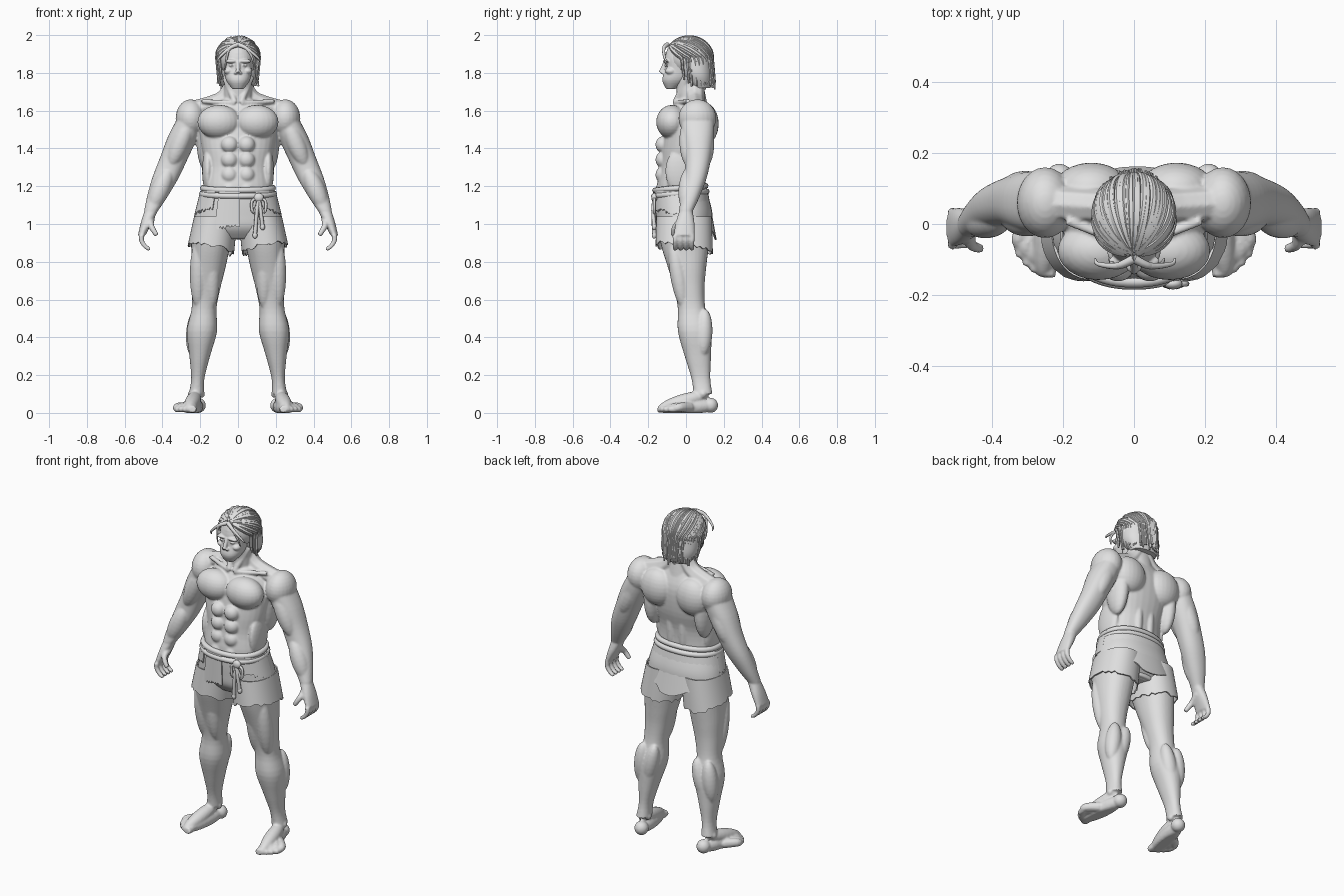
import bpy, bmesh, random
from math import sin, cos, tau, pi, radians, copysign
from mathutils import Vector, Matrix
random.seed(4)
cube = bpy.data.objects.get("Cube")
if cube:
    bpy.data.objects.remove(cube, do_unlink=True)
grey = bpy.data.materials.new("plain_grey")
grey.use_nodes = True
grey.diffuse_color = (.75, .75, .75, 1)
grey.node_tree.nodes["Principled BSDF"].inputs["Base Color"].default_value = grey.diffuse_color
OUT, BACK, UP = Vector((1, 0, 0)), Vector((0, 1, 0)), Vector((0, 0, 1))
FRONT, DOWN = -BACK, -UP

# ---- helpers ----
def spline(points, steps=4):
    pts = [Vector(p) for p in points]
    result = []
    for i in range(len(pts) - 1):
        before, start, end = pts[max(i - 1, 0)], pts[i], pts[i + 1]
        after = pts[min(i + 2, len(pts) - 1)]
        for j in range(steps):
            t = j / steps
            bend = (end - before) * (t - 2 * t ** 2 + t ** 3) + (after - start) * (t ** 3 - t ** 2)
            result.append(start + (end - start) * (3 * t ** 2 - 2 * t ** 3) + bend / 2)
    return result + [pts[-1]]

def oval(angle, width, depth):
    c, s = cos(angle), sin(angle)
    return Vector((width * copysign(abs(c) ** .9, c), depth * copysign(abs(s) ** .9, s), 0))

def skin(bm, rings, closed=True):
    rows = [[bm.verts.new(co) for co in ring] for ring in rings]
    count = len(rows[0])
    for low, high in zip(rows, rows[1:]):
        for i in range(count if closed else count - 1):
            j = (i + 1) % count
            bm.faces.new((low[i], low[j], high[j], high[i]))
    if closed:
        bm.faces.new(rows[0])
        bm.faces.new(rows[-1])

def limb(bm, joints, widths, depths, sides=32):
    # level oval rings, evenly spread along a curve through the joints
    path = spline(joints, 24)
    gap = (len(path) - 1) / (len(widths) - 1)
    stations = [(*path[round(i * gap)], w, d) for i, (w, d) in enumerate(zip(widths, depths))]
    skin(bm, [[Vector((x, y, z)) + oval(tau * i / sides, w, d) for i in range(sides)]
              for x, y, z, w, d in spline(stations)])

def tube(bm, points, start, end, sides=8, steps=4):
    path = spline(points, steps)
    last = len(path) - 1
    rings, u = [], None
    for i, co in enumerate(path):
        along = (path[min(i + 1, last)] - path[max(i - 1, 0)]).normalized()
        u = along.orthogonal() if u is None else u - along * u.dot(along)
        u.normalize()
        w, r = along.cross(u), start + (end - start) * i / last
        rings.append([co + r * (u * cos(tau * j / sides) + w * sin(tau * j / sides)) for j in range(sides)])
    skin(bm, rings)

def blob(bm, centre, radii, turn=Matrix()):
    place = Matrix.Translation(centre) @ turn @ Matrix.Diagonal((*radii, 1))
    bmesh.ops.create_uvsphere(bm, u_segments=24, v_segments=14, radius=1, matrix=place)

def muscle(bm, start, end, r):
    span = end - start
    turn = span.to_track_quat('Z', 'Y').to_matrix().to_4x4()
    blob(bm, (start + end) / 2, (r, r, span.length / 2), turn)

def cloth(bm, start, end, drop, top, size, grow, slide, columns=26):
    # hanging strip with a ragged hem
    steps = [j / columns for j in range(columns + 1)]
    ends = [drop(t) + random.uniform(-.011, .011) for t in steps]
    rings = []
    for k in range(8):
        fall = [h * k / 7 for h in ends]
        rings.append([top + (slide + DOWN) * h + oval(radians(start + (end - start) * t), *(size + grow * h))
                      for t, h in zip(steps, fall)])
    skin(bm, rings, closed=False)

def mirror(bm):
    copy = bmesh.ops.duplicate(bm, geom=bm.verts[:] + bm.edges[:] + bm.faces[:])
    for item in copy["geom"]:
        if isinstance(item, bmesh.types.BMVert):
            item.co.x *= -1

def make(name, bm, voxel=0, smooth=0, thick=0):
    bmesh.ops.recalc_face_normals(bm, faces=bm.faces[:])
    mesh = bpy.data.meshes.new(name)
    bm.to_mesh(mesh)
    bm.free()
    ob = bpy.data.objects.new(name, mesh)
    bpy.context.scene.collection.objects.link(ob)
    if voxel:
        fuse = ob.modifiers.new("fuse", 'REMESH')
        fuse.mode, fuse.voxel_size = 'VOXEL', voxel
        ob.modifiers.new("relax", 'SMOOTH').iterations = smooth
    if thick:
        fabric = ob.modifiers.new("fabric", 'SOLIDIFY')
        fabric.thickness, fabric.offset = thick, 0
    bpy.context.view_layer.update()
    baked = bpy.data.meshes.new_from_object(ob.evaluated_get(bpy.context.evaluated_depsgraph_get()))
    ob.modifiers.clear()
    ob.data = baked
    baked.materials.clear()
    baked.materials.append(grey)
    baked.shade_smooth()
    baked.set_sharp_from_angle(angle=radians(50))

# ---- body: joints of the left side ----
shoulder, elbow, wrist = Vector((.25, .06, 1.56)), Vector((.36, .06, 1.3)), Vector((.46, 0, 1.07))
knuckles = Vector((.51, -.01, .94))
hip, knee, ankle = Vector((.14, -.01, .92)), Vector((.18, .03, .55)), Vector((.22, .09, .1))
heel, toes = Vector((.21, .13, .04)), Vector((.24, -.15, .02))
# arm and hand
bm = bmesh.new()
limb(bm, (shoulder, elbow, wrist), (.07, .08, .075, .07, .055, .037), (.09, .085, .07, .06, .05, .037))
limb(bm, (wrist, knuckles), (.035, .03, .02), (.035, .05, .055))
for i in range(4):
    knuckle = knuckles + BACK * .03 * (i - 1.6)
    tube(bm, (knuckle, knuckle + DOWN * .03, knuckle + DOWN * .06 - OUT * .02,
              knuckle + DOWN * .075 - OUT * .045), .015, .011)
tube(bm, (wrist + DOWN * .04, wrist + DOWN * .08 + FRONT * .055,
          wrist + DOWN * .13 + FRONT * .07 - OUT * .03), .021, .013)
blob(bm, shoulder, (.08, .1, .1))
muscle(bm, shoulder + FRONT * .05, elbow + FRONT * .04, .05)
muscle(bm, shoulder + BACK * .04, elbow + BACK * .04, .05)
muscle(bm, elbow + FRONT * .04, wrist, .05)
# leg and foot
limb(bm, (hip, knee, ankle), (.11, .1, .09, .075, .066, .08, .055, .035, .04),
     (.13, .12, .1, .08, .073, .088, .07, .05, .05))
muscle(bm, hip + OUT * .07 + FRONT * .06, knee + OUT * .03 + FRONT * .04, .045)
muscle(bm, hip + FRONT * .06, knee - OUT * .04 + FRONT * .04, .045)
for side in (OUT, -OUT):
    muscle(bm, knee + side * .04 + BACK * .07, ankle + side * .02 + UP * .2, .045)
    blob(bm, ankle + side * .03, (.015, .02, .02))
blob(bm, knee + FRONT * .04, (.035, .03, .04))
blob(bm, heel, (.04, .04, .04))
muscle(bm, heel + BACK * .03, toes + OUT * .02, .045)
muscle(bm, ankle + BACK * .03, toes + OUT * .02, .04)
for i in range(5):
    tip = toes + OUT * .02 * i + BACK * .0035 * i * i
    tube(bm, (heel + (tip - heel) * .5, tip + BACK * .06 + UP * .01, tip + BACK * .03, tip), .03, .013 if i else .02)
for v in bm.verts:
    v.co.z = max(v.co.z, 0)
# trunk muscles: chest, shoulder blade, side of back, beside spine, flank, abdomen
blob(bm, (.1, -.075, 1.54), (.115, .083, .09))
blob(bm, (.12, .1, 1.53), (.105, .073, .11))
blob(bm, (.17, .06, 1.45), (.05, .08, .17))
blob(bm, (.04, .06, 1.34), (.035, .05, .24))
blob(bm, (.16, -.03, 1.28), (.03, .08, .12))
for i in range(4):
    blob(bm, (.045, -.12, 1.18 + .08 * i), (.045, .042, .045))
nape, throat = Vector((.03, .05, 1.72)), Vector((.015, -.06, 1.64))
tube(bm, (nape, nape + OUT * .06 + DOWN * .07, shoulder + UP * .04), .05, .05)
tube(bm, (throat, shoulder + UP * .09 + FRONT * .05 - OUT * .06), .013, .013)
tube(bm, (throat, nape + OUT * .04 + UP * .06 + FRONT * .04), .015, .018)
mirror(bm)
limb(bm, ((0, 0, .92), (0, -.03, 1.18), (0, 0, 1.42), (0, .03, 1.66)),
     (.12, .18, .18, .17, .195, .2, .1), (.1, .125, .125, .12, .13, .12, .07))
limb(bm, ((0, .04, 1.6), (0, .01, 1.8)), (.08, .07), (.08, .07))
make("body", bm, .006, 5)

# ---- head: brow, eye, cheekbone, nostril, ear, then skull, jaw, nose and lips ----
bm = bmesh.new()
blob(bm, (.036, -.104, 1.862), (.036, .018, .01))
blob(bm, (.033, -.1, 1.84), (.015, .014, .008))
blob(bm, (.05, -.08, 1.81), (.025, .03, .02))
blob(bm, (.012, -.122, 1.8), (.01, .01, .008))
blob(bm, (.084, 0, 1.84), (.01, .02, .03))
mirror(bm)
blob(bm, (0, 0, 1.88), (.088, .11, .105))
limb(bm, ((0, -.08, 1.715), (0, -.03, 1.82), (0, -.02, 1.92)), (.03, .063, .075, .08, .07), (.025, .07, .082, .09, .08))
bridge = Vector((0, -.108, 1.86))
tube(bm, (bridge, bridge + DOWN * .06 + FRONT * .024), .01, .013)
for drop in (.092, .106):
    blob(bm, bridge + DOWN * drop, (.025, .015, .006))
make("head", bm, .0042, 2)

# ---- hair: a base mass, swept strands and loose front locks ----
bm = bmesh.new()
crown = Vector((0, .02, 1.88))
blob(bm, crown, (.106, .12, .108))
limb(bm, ((0, .08, 1.72), (0, .05, 1.82), (0, .04, 1.92)), (.08, .11, .11, .1), (.05, .08, .09, .09))
make("hair_base", bm)
bm = bmesh.new()
part, rise = Vector((0, -.8, .6)), Vector((0, .6, .8))
for i in range(46):
    fan = radians(4.8 * (i - 22.5)) + random.uniform(-.05, .05)
    shell = Matrix.Diagonal((.114, .122, .109)) * random.uniform(.96, 1.01)
    pts, sweep = [], random.uniform(.02, .25)
    while sweep < 2.6:
        ray = part * cos(sweep) + (rise * cos(fan) + OUT * sin(fan)) * sin(sweep)
        if ray.z < -.1:
            break
        pts.append(crown + shell @ ray)
        sweep += .22
    root = pts[-1]
    fall = root.z - random.uniform(1.71, 1.75) - (.05 if root.y < 0 else 0)
    for f in (.35, .7, 1):
        pts.append(root + DOWN * fall * f + BACK * .012 * f - OUT * root.x * .1 * f)
    pts[-1].x *= random.uniform(.9, 1.1)
    tube(bm, pts, .013, .005, 6, 2)
lock = bridge + UP * .09 + BACK * .01
for side, reach in ((OUT, 0), (-OUT, .015), (OUT, -.03), (-OUT, -.025)):
    tube(bm, (lock, lock + side * .045 + FRONT * .02 + DOWN * .02, lock + side * (.075 - reach) + FRONT * .015
              + DOWN * .07, lock + side * (.085 - reach) + DOWN * (.12 + reach)), .013, .003)
make("hair_strands", bm)

# ---- torn shorts: hip, two legs and ragged layers over them ----
bm = bmesh.new()
limb(bm, ((0, -.01, .92), (0, -.01, 1.05), (0, -.03, 1.18)), (.19, .235, .23, .21, .19), (.09, .14, .15, .145, .135))
make("shorts_hip", bm)
bm = bmesh.new()
for side, start in ((1, 180), (-1, 0)):
    cloth(bm, start, start + 360, lambda t: .17 + .025 * cos(tau * t) - side * .02 * sin(tau * t),
          Vector((side * .117, -.01, 1.04)), Vector((.112, .143)), Vector((.06, .03)), OUT * side * .16, 44)
for start, end, drop in ((5, 175, lambda t: .11 + .14 * sin(pi * t) ** 2), (-65, 5, lambda t: .1 + .02 * t),
                         (-185, -125, lambda t: .13 - .04 * t), (-118, -88, lambda t: .2 - .02 * t)):
    cloth(bm, start, end, drop, Vector((0, -.03, 1.175)), Vector((.196, .142)), Vector((.25, .08)), BACK * .1)
make("shorts_cloth", bm, thick=.007)

# ---- rope belt with knot, hanging cords and loops ----
bm = bmesh.new()
for height, grow in ((1.19, 0), (1.16, .006)):
    angles = [tau * i / 40 for i in range(42)]
    tube(bm, [oval(a, .185 + grow, .133 + grow) + FRONT * .03 + UP * (height + .012 * sin(a)) for a in angles],
         .016, .016, steps=2)
make("belt", bm)
bm = bmesh.new()
knot = Vector((.11, -.168, 1.14))
blob(bm, knot, (.026, .016, .024))
for side, length in ((-OUT, .2), (OUT, .155)):
    end = knot + side * .02 + DOWN * length
    tube(bm, (knot, knot + side * .01 + FRONT * .006 + DOWN * .07, end), .009, .011)
    blob(bm, end, (.013, .012, .018))
    tube(bm, (knot, knot + side * .036 + DOWN * .02, knot + side * .03 + DOWN * .08, knot + DOWN * .02), .008, .008)
make("belt_knot", bm)
